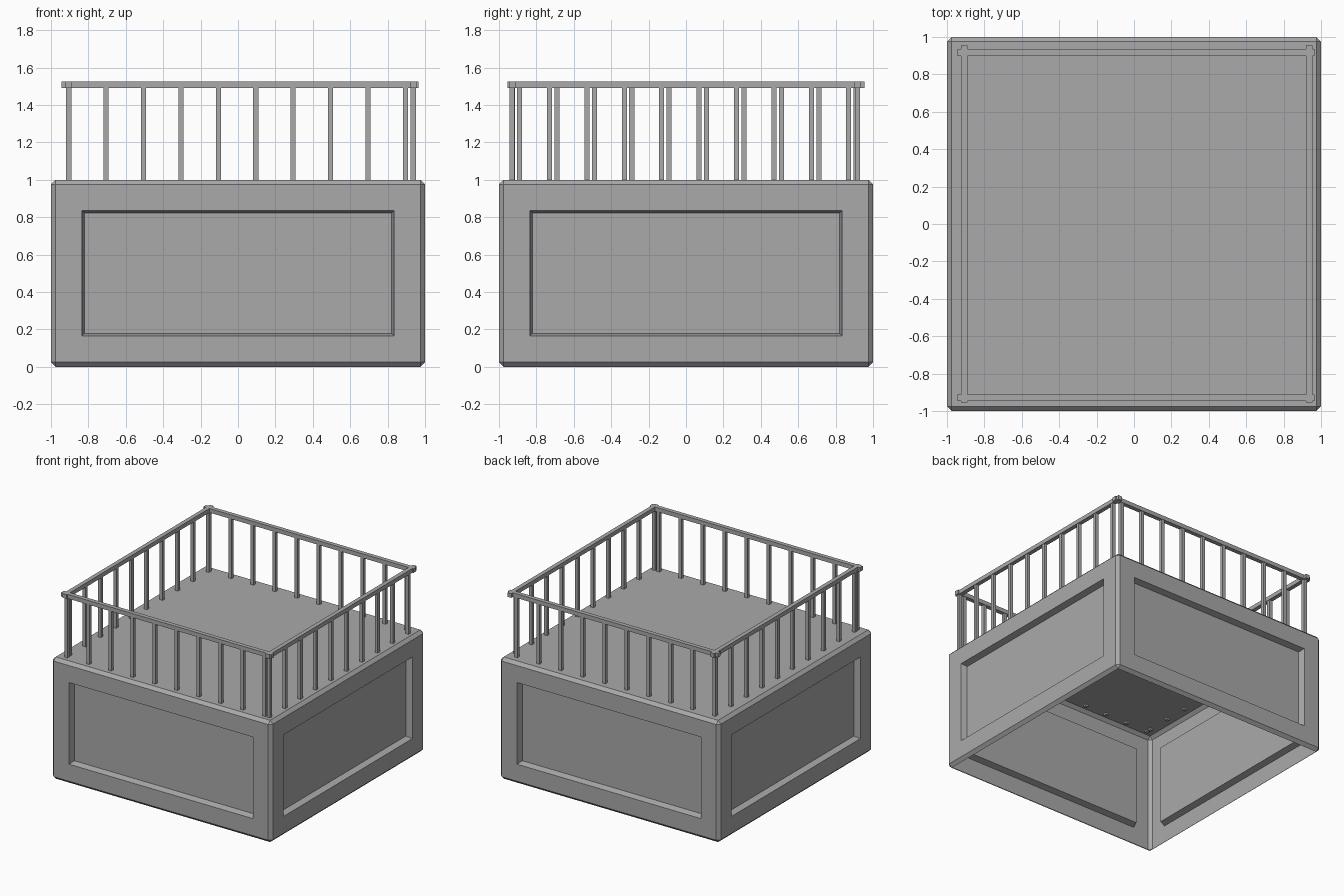
import bpy, bmesh
from mathutils import Vector

cube = bpy.data.objects.get("Cube")
if cube:
    bpy.data.objects.remove(cube, do_unlink=True)

grey = bpy.data.materials.new("plain grey")
grey.use_nodes = True
COLOUR = (0.4, 0.4, 0.4, 1)
grey.diffuse_color = COLOUR
grey.node_tree.nodes["Principled BSDF"].inputs["Base Color"].default_value = COLOUR


def finish(bm, name):
    mesh = bpy.data.meshes.new(name)
    bm.to_mesh(mesh)
    bm.free()
    mesh.materials.append(grey)
    obj = bpy.data.objects.new(name, mesh)
    bpy.context.collection.objects.link(obj)
    return obj


def add_box(bm, low, high):
    low, high = Vector(low), Vector(high)
    verts = bmesh.ops.create_cube(bm, size=1)["verts"]
    bmesh.ops.scale(bm, vec=high - low, verts=verts)
    bmesh.ops.translate(bm, vec=(low + high) / 2, verts=verts)


# Chamfered base shell, open underneath, with a recessed panel on each side
bm = bmesh.new()
add_box(bm, (-1, -1, 0), (1, 1, 1))
bmesh.ops.bevel(bm, geom=bm.edges[:], offset=0.025, segments=1, affect='EDGES')
bm.normal_update()
bottom = [f for f in bm.faces if f.normal.z < -0.99]
bmesh.ops.delete(bm, geom=bottom, context='FACES')
sides = [f for f in bm.faces if max(abs(f.normal.x), abs(f.normal.y)) > 0.99]
bmesh.ops.inset_individual(bm, faces=sides, thickness=0.14, use_even_offset=True)
bmesh.ops.inset_individual(bm, faces=sides, thickness=0.013, depth=-0.05,
                           use_even_offset=True)
finish(bm, "panelled_base")

# Railing: each side has one top rail and ten square balusters
LEFT, RIGHT, FRONT, BACK = 0.937, -0.907, -0.928, 0.917
RAIL, POST = 0.0175, 0.0135
railings = [
    # name, runs along x, fixed position, first baluster, rail ends
    ("front", True, FRONT, -0.905, (-0.945, 0.965)),
    ("back", True, BACK, -0.905, (-0.945, 0.965)),
    ("left", False, LEFT, -0.93, (-0.955, 0.955)),
    ("right", False, RIGHT, -0.89, (-0.955, 0.955)),
]
for name, along_x, fixed, first, (start, end) in railings:
    def place(along, across, z):
        return (along, across, z) if along_x else (across, along, z)

    bm = bmesh.new()
    add_box(bm, place(start, fixed - RAIL, 1.492), place(end, fixed + RAIL, 1.526))
    finish(bm, name + "_top_rail")

    bm = bmesh.new()
    for i in range(10):
        pos = first + 0.2 * i
        add_box(bm, place(pos - POST, fixed - POST, 0.985),
                place(pos + POST, fixed + POST, 1.495))
    finish(bm, name + "_balusters")
